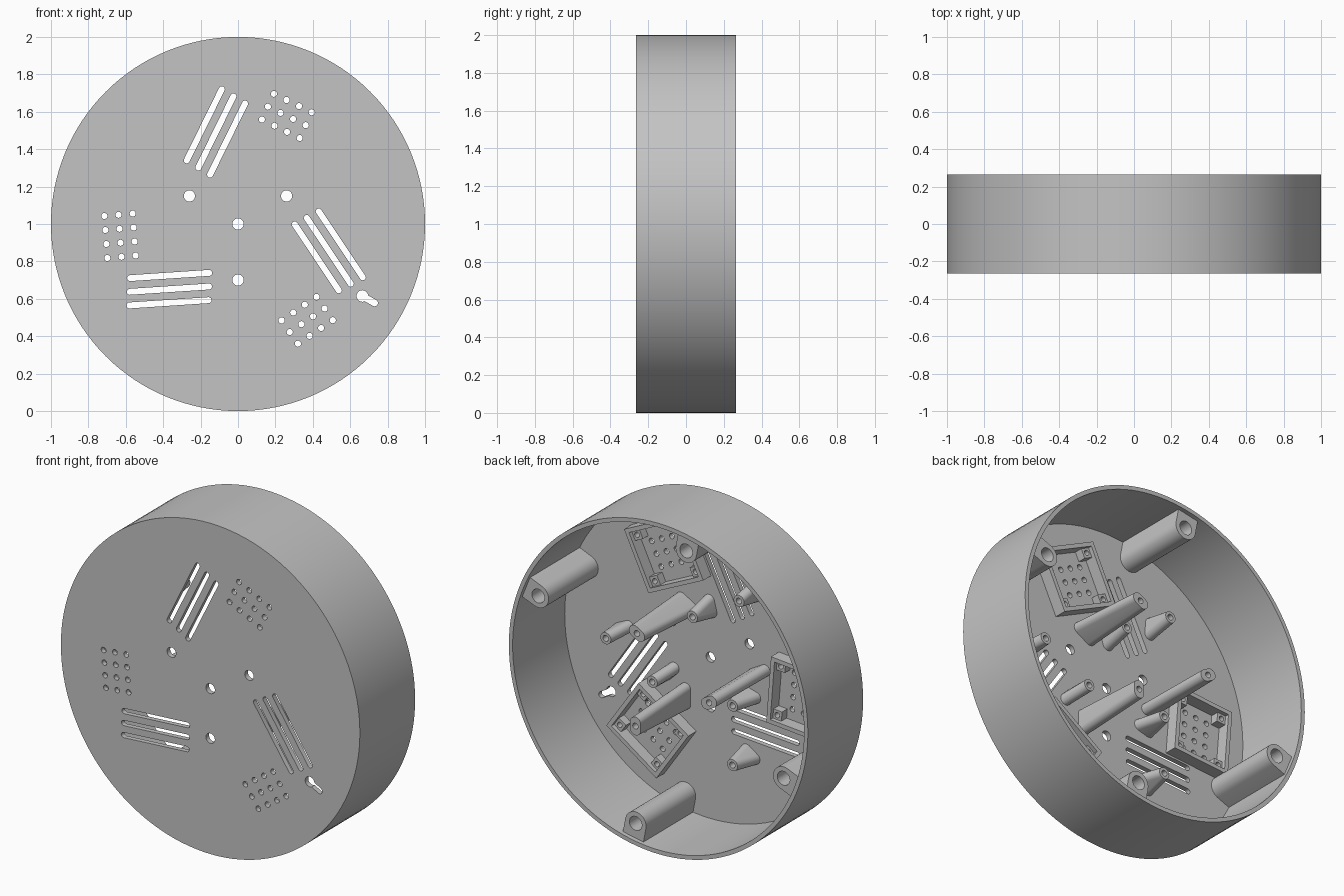
import bpy, bmesh
from math import sin, cos, pi, radians
from mathutils import Vector

if "Cube" in bpy.data.objects:
    bpy.data.objects.remove(bpy.data.objects["Cube"])

FRONT, BACK = -0.264, 0.264      # depth limits
FLOOR = FRONT + 0.03             # inner face of the front plate
SECTORS = [0, 120, 240]

grey = bpy.data.materials.new("plain grey")
grey.use_nodes = True
grey.diffuse_color = (0.55, 0.55, 0.55, 1)
grey.node_tree.nodes["Principled BSDF"].inputs["Base Color"].default_value = (0.55, 0.55, 0.55, 1)


def polar(radius, degrees):
    return Vector((cos(radians(degrees)), sin(radians(degrees)))) * radius


def circle(c, r, n=24):
    return [c + Vector((cos(2 * pi * i / n), sin(2 * pi * i / n))) * r for i in range(n)]


def stadium(a, b, r, n=24):
    return circle(a, r, n) + circle(b, r, n)


def rectangle(c, degrees, half_u, half_v):
    u, v = polar(half_u, degrees), polar(half_v, degrees + 90)
    return [c + u + v, c - u + v, c - u - v, c + u - v]


def loft(bm, outline0, y0, outline1, y1):
    """Convex solid between two outlines lying in the disc plane."""
    part = bmesh.new()
    for outline, y in ((outline0, y0), (outline1, y1)):
        for p in outline:
            part.verts.new((p.x, y, p.y + 1))
    bmesh.ops.remove_doubles(part, verts=part.verts, dist=1e-5)
    out = bmesh.ops.convex_hull(part, input=part.verts)
    junk = {v for v in out["geom_interior"] + out["geom_unused"] if isinstance(v, bmesh.types.BMVert)}
    bmesh.ops.delete(part, geom=list(junk), context='VERTS')
    bmesh.ops.dissolve_limit(part, angle_limit=0.01, verts=part.verts, edges=part.edges)
    bmesh.ops.recalc_face_normals(part, faces=part.faces)
    mesh = bpy.data.meshes.new("scratch")
    part.to_mesh(mesh)
    part.free()
    bm.from_mesh(mesh)
    bpy.data.meshes.remove(mesh)


def prism(bm, outline, y0, y1):
    loft(bm, outline, y0, outline, y1)


def make_object(name, bm):
    mesh = bpy.data.meshes.new(name)
    bm.to_mesh(mesh)
    bm.free()
    mesh.materials.append(grey)
    obj = bpy.data.objects.new(name, mesh)
    bpy.context.collection.objects.link(obj)
    return obj


def finish(name, body_bm, cut_bm):
    """Cut the holes, then shade smooth with sharp edges."""
    body, cutter = make_object(name, body_bm), make_object(name + "_cutter", cut_bm)
    cutter.hide_render = True
    mod = body.modifiers.new("holes", 'BOOLEAN')
    mod.operation, mod.solver, mod.object = 'DIFFERENCE', 'EXACT', cutter
    mod.use_self = True
    bpy.ops.object.select_all(action='DESELECT')
    body.select_set(True)
    bpy.context.view_layer.objects.active = body
    bpy.ops.object.modifier_apply(modifier=mod.name)
    bpy.data.objects.remove(cutter)
    bpy.ops.object.shade_smooth_by_angle(angle=radians(30))


# Round shell: lathed cup, open at the back
shell = bmesh.new()
profile = [(0, FRONT), (1, FRONT), (1, BACK), (0.975, BACK), (0.975, FLOOR), (0, FLOOR)]
verts = [shell.verts.new((r, y, 1)) for r, y in profile]
edges = [shell.edges.new(pair) for pair in zip(verts, verts[1:])]
bmesh.ops.spin(shell, geom=verts + edges, cent=(0, 0, 1), axis=(0, 1, 0), angle=2 * pi, steps=128)
bmesh.ops.remove_doubles(shell, verts=shell.verts, dist=1e-4)
bmesh.ops.dissolve_limit(shell, angle_limit=0.01, verts=shell.verts, edges=shell.edges)
bmesh.ops.recalc_face_normals(shell, faces=shell.faces)

# Openings through the front plate
openings = bmesh.new()
Y0, Y1 = FRONT - 0.05, FLOOR + 0.05
prism(openings, circle(Vector((0, 0)), 0.03), Y0, Y1)
for s in SECTORS:
    prism(openings, circle(polar(0.3, 30 + s), 0.03), Y0, Y1)
    # three long vent slots
    middle, along = polar(0.506, 103.5 + s), polar(0.212, 63.8 + s)
    for k in (-1, 0, 1):
        c = middle + polar(0.073 * k, 328.5 + s)
        prism(openings, stadium(c - along, c + along, 0.016, 16), Y0, Y1)
    # grid of small round holes
    for i in (-1, 0, 1):
        for j in (-1.5, -0.5, 0.5, 1.5):
            c = polar(0.634, 65.7 + s) + polar(0.076 * i, 65 + s) + polar(0.075 * j, 154 + s)
            prism(openings, circle(c, 0.0165, 16), Y0, Y1)
# keyhole
key = Vector((0.665, -0.385))
prism(openings, circle(key, 0.031), Y0, Y1)
prism(openings, stadium(key, Vector((0.73, -0.422)), 0.018), Y0 - 0.01, Y1 + 0.01)
finish("round_shell", shell, openings)

# Four full-depth posts against the wall
posts, holes = bmesh.new(), bmesh.new()
for a in (22, 101, 202, 281):
    c = polar(0.885, a)
    back = [polar(0.972, a) + polar(0.07 * k, a + 90) for k in (-1, 1)]
    prism(posts, circle(c, 0.07, 32) + back, FLOOR - 0.005, 0.24)
    prism(holes, circle(c, 0.042), 0.08, 0.3)
finish("wall_posts", posts, holes)

# Ribbed bosses: (radius, angle, rib direction, half rib at tip, at base, tip depth)
bosses, holes = bmesh.new(), bmesh.new()
kinds = [(0.325, 61, 30, 0.02, 0.045, 0.245),
         (0.31, 90, 75, 0, 0.035, -0.06),
         (0.58, 122.5, 95, 0, 0.035, -0.06)]
for s in SECTORS:
    for radius, a, rib, tip_half, base_half, tip in kinds:
        c = polar(radius, a + s)
        t, b = polar(tip_half, rib + s), polar(base_half, rib + s)
        loft(bosses, stadium(c - b, c + b, 0.035), FLOOR - 0.005,
             stadium(c - t, c + t, 0.035), tip)
        prism(holes, circle(c, 0.018, 16), tip - 0.1, tip + 0.05)
finish("ribbed_bosses", bosses, holes)

# Square frames around the hole grids
frames, pockets = bmesh.new(), bmesh.new()
corners, holes = bmesh.new(), bmesh.new()
for s in SECTORS:
    c, turn = polar(0.634, 65.7 + s), 64.5 + s
    prism(frames, rectangle(c, turn, 0.19, 0.203), FLOOR - 0.005, FLOOR + 0.075)
    prism(pockets, rectangle(c, turn, 0.165, 0.178), FLOOR - 0.05, FLOOR + 0.2)
    # corner screw blocks
    for i in (-1, 1):
        for j in (-1, 1):
            p = c + polar(0.138 * i, turn) + polar(0.151 * j, turn + 90)
            prism(corners, rectangle(p, turn, 0.03, 0.03), FLOOR - 0.005, FLOOR + 0.05)
            prism(holes, circle(p, 0.016, 16), FLOOR + 0.01, FLOOR + 0.1)
finish("grid_frames", frames, pockets)
finish("frame_screw_blocks", corners, holes)
